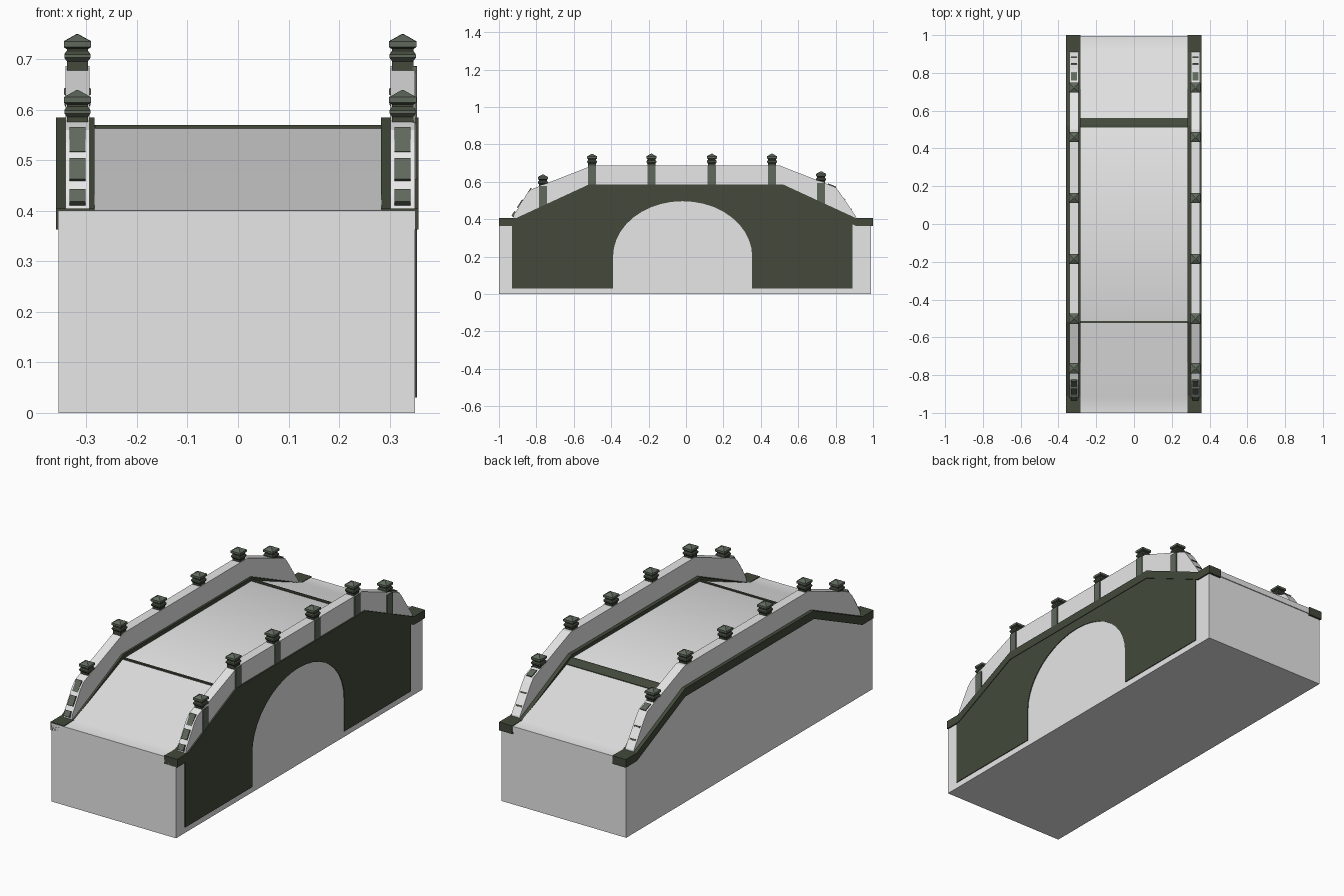
import bpy, bmesh, math
from mathutils import Matrix, Vector

if "Cube" in bpy.data.objects:
    bpy.data.objects.remove(bpy.data.objects["Cube"])


def material(name, rgb):
    m = bpy.data.materials.new(name)
    m.diffuse_color = (*rgb, 1)
    m.use_nodes = True
    m.node_tree.nodes["Principled BSDF"].inputs["Base Color"].default_value = m.diffuse_color
    return m


PALE = material("pale stone", (0.8, 0.8, 0.8))
DARK = material("dark green stone", (0.056, 0.066, 0.044))
GREEN = material("grey green stone", (0.115, 0.14, 0.108))


def finish(name, bm, *mats):
    bmesh.ops.recalc_face_normals(bm, faces=bm.faces)
    me = bpy.data.meshes.new(name)
    bm.to_mesh(me)
    bm.free()
    for m in mats:
        me.materials.append(m)
    ob = bpy.data.objects.new(name, me)
    bpy.context.collection.objects.link(ob)
    return ob


def extrude_profile(name, pts, x0, x1, mat):
    """Side profile of (y, z) points extruded from x0 to x1."""
    bm = bmesh.new()
    face = bm.faces.new([bm.verts.new((x0, y, z)) for y, z in pts])
    ext = bmesh.ops.extrude_face_region(bm, geom=[face])["geom"]
    bmesh.ops.translate(bm, vec=(x1 - x0, 0, 0),
                        verts=[v for v in ext if isinstance(v, bmesh.types.BMVert)])
    return finish(name, bm, mat)


def box(name, loc, size, mat, tilt=0.0):
    bm = bmesh.new()
    bmesh.ops.create_cube(bm, size=1, matrix=Matrix.Translation(loc)
                          @ Matrix.Rotation(tilt, 4, 'X')
                          @ Matrix.Diagonal((*size, 1)))
    return finish(name, bm, mat)


def band(top, thick):
    return top + [(y, z - thick) for y, z in reversed(top)]


def curb_z(y):
    return 0.405 + 0.18 * min(1, max(0, (0.91 - abs(y)) / 0.39))


def rail_z(y):
    return 0.687 - max(0, abs(y) - 0.5) * 0.388


# solid bridge body
extrude_profile("bridge_body", [(-1, 0), (0.99, 0), (0.99, 0.385), (0.91, 0.385),
                                (0.52, 0.55), (-0.52, 0.55), (-0.91, 0.385),
                                (-1, 0.4)], -0.355, 0.35, PALE)

# walking deck, softly shaded over its bends
deck_top = [(-1, 0.401), (-0.92, 0.403), (-0.52, 0.565),
            (0.52, 0.567), (0.92, 0.403), (0.995, 0.401)]
deck = extrude_profile("deck", band(deck_top, 0.03), -0.284, 0.284, PALE)
bpy.context.view_layer.objects.active = deck
deck.select_set(True)
bpy.ops.object.shade_smooth_by_angle(angle=math.radians(35))
deck.select_set(False)

# dark strips across the deck at the slope breaks
box("front_deck_strip", (0, -0.519, 0.5655), (0.566, 0.012, 0.009), DARK)
extrude_profile("back_deck_strip", band([(0.512, 0.57), (0.525, 0.569), (0.56, 0.554)], 0.012),
                -0.284, 0.284, DARK)

# dark facing with arch on the right side only
arch = [(-0.018 + 0.372 * math.cos(a), 0.2 + 0.296 * math.sin(a))
        for a in [math.pi * i / 20 for i in range(21)]]
facing = ([(0.89, 0.03), (0.354, 0.03)] + arch +
          [(-0.39, 0.03), (-0.93, 0.03), (-0.93, 0.38), (-0.9, 0.39),
           (-0.52, 0.565), (0.52, 0.565), (0.89, 0.39)])
extrude_profile("arch_facing", facing, 0.348, 0.354, DARK)

# four-sided stepped post cap
CAP = [(0.021, -0.012), (0.021, 0.01), (0.026, 0.017), (0.026, 0.023), (0.021, 0.03),
       (0.021, 0.034), (0.027, 0.038), (0.027, 0.049), (0.002, 0.063)]


def post_cap(name, loc):
    bm = bmesh.new()
    rings = [[bm.verts.new(Vector(loc) + Vector((sx * r, sy * r, h)))
              for sx, sy in ((-1, -1), (1, -1), (1, 1), (-1, 1))] for r, h in CAP]
    for i in range(len(rings) - 1):
        for k in range(4):
            n = (k + 1) % 4
            f = bm.faces.new((rings[i][k], rings[i][n], rings[i + 1][n], rings[i + 1][k]))
            f.material_index = 1 if i in (2, 6, 7) else 0
    bm.faces.new(rings[0])
    bm.faces.new(rings[-1]).material_index = 1
    finish(name, bm, DARK, GREEN)


POSTS = [-0.765, -0.502, -0.185, 0.138, 0.46, 0.722]
curb_top = [(-1, 0.405), (-0.91, 0.405), (-0.52, 0.585),
            (0.52, 0.585), (0.91, 0.405), (1, 0.405)]
rail = [(-0.925, 0.395), (-0.915, 0.43), (-0.85, 0.535), (-0.825, 0.56), (-0.79, 0.574),
        (-0.5, 0.687), (0.5, 0.687), (0.8, 0.57), (0.82, 0.545), (0.91, 0.412),
        (0.912, 0.395), (0.52, 0.57), (-0.52, 0.57)]

for side, cx, x0, x1 in (("left", -0.318, -0.36, -0.284), ("right", 0.326, 0.283, 0.357)):
    # curb and parapet wall
    extrude_profile(side + "_curb", band(curb_top, 0.042), x0, x1, DARK)
    extrude_profile(side + "_parapet", rail, cx - 0.024, cx + 0.024, PALE)
    for i, y in enumerate(POSTS):
        top = rail_z(y) - (0.008 if abs(y) > 0.6 else 0)
        post_cap(f"{side}_post_cap_{i}", (cx, y, top))
        # post shafts show only on the outer right face
        if side == "right":
            z0 = curb_z(y) - 0.01
            box(f"post_shaft_{i}", (cx + 0.024, y, (z0 + top) / 2),
                (0.009, 0.044, top - z0), GREEN)
    # raised blocks on the sloping front ends
    for i, (y, z, size) in enumerate([(-0.837, 0.536, 0.058), (-0.881, 0.478, 0.05),
                                      (-0.916, 0.425, 0.03)]):
        box(f"{side}_end_block_{i}", (cx, y, z), (0.032, size, 0.022), GREEN, math.radians(58))
    # inset plates on the back ends
    box(f"{side}_back_plate", (cx, 0.78, 0.579), (0.03, 0.045, 0.008), GREEN, -math.radians(21))
    for i, t in enumerate((0.3, 0.7)):
        box(f"{side}_back_groove_{i}", (cx, 0.82 + 0.09 * t, 0.545 - 0.133 * t),
            (0.032, 0.008, 0.006), DARK, -math.radians(56))
